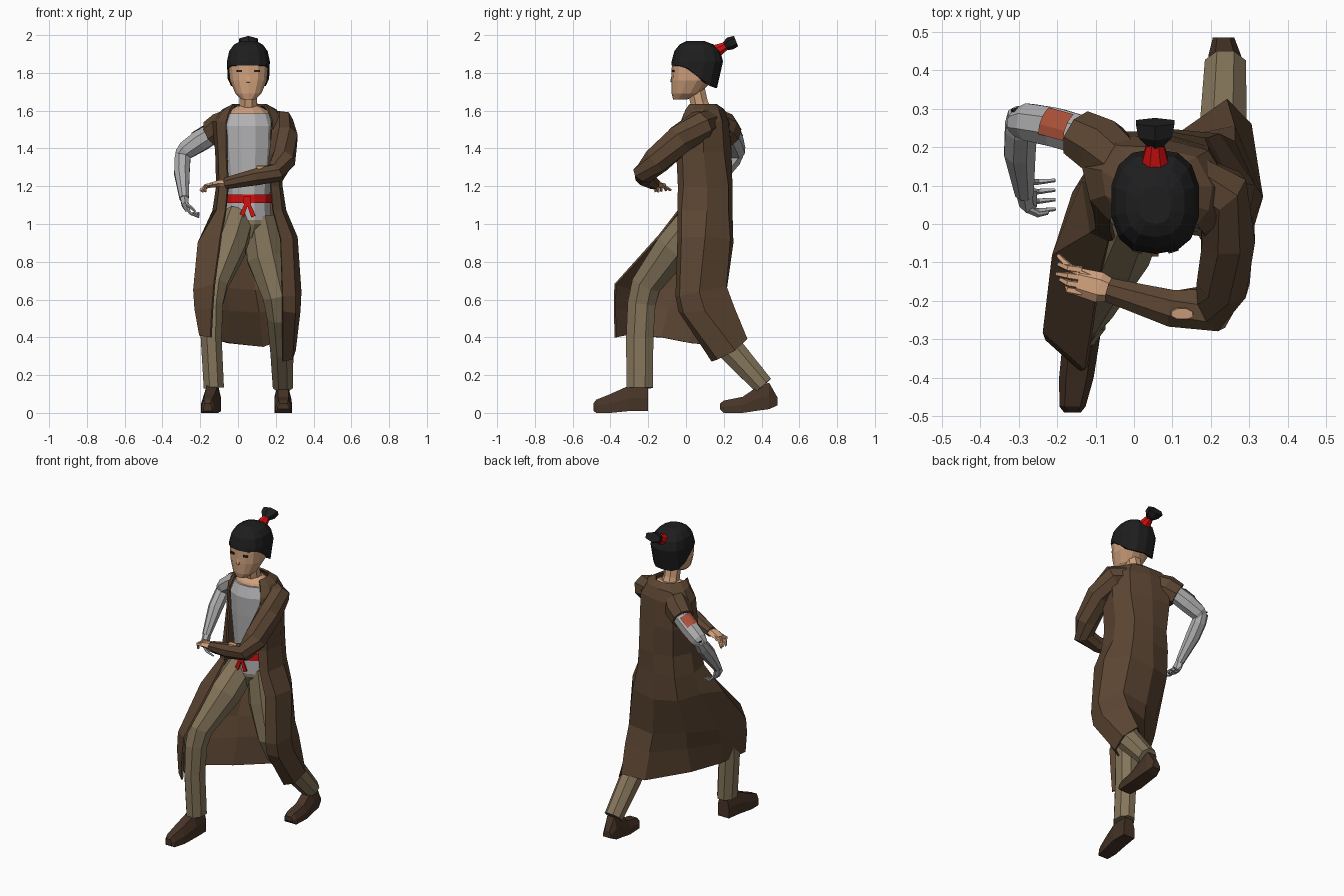
import bpy, bmesh, math
from mathutils import Vector


def material(name, r, g, b):
    m = bpy.data.materials.new(name)
    m.diffuse_color = (r, g, b, 1)
    return m


COAT = material("brown coat", .105, .060, .032)
PANTS = material("khaki trousers", .235, .180, .105)
SKIN = material("skin", .62, .35, .20)
HAIR = material("black hair", .013, .013, .014)
RED = material("red cloth", .65, .005, .005)
SHOE = material("dark leather", .062, .034, .020)
SHIRT = material("grey shirt", .45, .45, .46)
METAL = material("metal arm", .42, .42, .43)
RUST = material("rust patch", .40, .08, .04)
DARK = material("dark detail", .02, .015, .012)


def loft(name, rings, mat, closed=True):
    """Skin a list of equally long point rings; closed rings get end caps."""
    bm = bmesh.new()
    vs = [[bm.verts.new(p) for p in ring] for ring in rings]
    n = len(vs[0])
    for a, b in zip(vs, vs[1:]):
        for i in range(n if closed else n - 1):
            j = (i + 1) % n
            bm.faces.new((a[i], a[j], b[j], b[i]))
    if closed:
        bm.faces.new(vs[0])
        bm.faces.new(vs[-1])
    bmesh.ops.recalc_face_normals(bm, faces=bm.faces)
    me = bpy.data.meshes.new(name)
    bm.to_mesh(me)
    bm.free()
    me.materials.append(mat)
    ob = bpy.data.objects.new(name, me)
    bpy.context.collection.objects.link(ob)
    return ob


def limb(name, pts, mat, sides=8, ref=(1, 0, 0)):
    """Tube through (x, y, z, radius along ref, radius across)."""
    P = [Vector(p[:3]) for p in pts]
    rings = []
    for i, p in enumerate(pts):
        t = Vector()
        if i:
            t += (P[i] - P[i - 1]).normalized()
        if i < len(P) - 1:
            t += (P[i + 1] - P[i]).normalized()
        t.normalize()
        a = Vector(ref)
        a = (a - t * a.dot(t)).normalized()
        b = t.cross(a)
        ra, rb = p[3], p[-1]
        rings.append([P[i] + a * ra * math.cos(w) + b * rb * math.sin(w)
                      for w in (2 * math.pi * (k + .5) / sides for k in range(sides))])
    return loft(name, rings, mat)


def stack(name, rows, mat, sides=12, cx=.055, zfun=None, power=1):
    """Vertical stack of (super)ellipses (z, centre y, rx, ry)."""
    def sq(v):
        return math.copysign(abs(v) ** power, v)
    rings = []
    for z, cy, rx, ry in rows:
        ring = []
        for k in range(sides):
            w = 2 * math.pi * (k + .5) / sides
            y = cy + ry * sq(math.sin(w))
            ring.append((cx + rx * sq(math.cos(w)), y, zfun(y) if z is None else z))
        rings.append(ring)
    return loft(name, rings, mat)


def plate(name, c, size, mat, rot=(0, 0, 0)):
    bpy.ops.mesh.primitive_cube_add(size=1, location=c, rotation=rot)
    ob = bpy.context.object
    ob.name, ob.scale = name, size
    ob.data.materials.append(mat)
    return ob


# Head, hair and topknot
stack("head", [(1.66, -.03, .038, .038), (1.69, 0, .070, .076), (1.76, .03, .100, .108),
               (1.84, .04, .107, .115), (1.93, .05, .08, .09)], SKIN, 14, power=.85)
stack("hair", [(None, .043, .112, .121), (1.86, .06, .116, .136), (1.915, .06, .104, .122),
               (1.95, .056, .078, .09), (1.968, .05, .042, .05)], HAIR, 14, power=.8,
      zfun=lambda y: 1.84 - .12 * min(1, max(0, (y + .01) / .15)))
limb("neck", [(.055, .10, 1.56, .06), (.055, .07, 1.64, .05), (.055, .05, 1.73, .05)], SKIN)
limb("hair_band", [(.055, .16, 1.915, .038), (.055, .215, 1.945, .022)], RED, 8)
limb("topknot", [(.055, .205, 1.94, .022), (.055, .232, 1.955, .05, .035),
                 (.055, .265, 1.968, .058, .03)], HAIR, 6)
limb("nose", [(.055, -.071, 1.79, .006), (.055, -.078, 1.75, .013, .009)], SKIN, 4)
for s in (-1, 1):
    plate("eye", (.055 + s * .047, -.069, 1.81), (.028, .009, .013), DARK, (0, 0, s * .3))

# Torso, shirt and belt
stack("chest", [(1.55, .08, .14, .10), (1.60, .08, .105, .075), (1.625, .085, .06, .05)], SKIN)
stack("shirt", [(1.02, .09, .125, .12), (1.15, .09, .118, .118), (1.4, .09, .145, .13),
                (1.52, .08, .15, .122), (1.585, .075, .125, .09)], SHIRT)
stack("belt", [(1.11, .09, .128, .126), (1.155, .09, .128, .126)], RED)
plate("belt_knot", (.05, -.034, 1.125), (.04, .022, .04), RED)
for s in (-1, 1):
    limb("belt_tail", [(.05, -.038, 1.12, .012, .006), (.05 + s * .032, -.04, 1.04, .018, .006)], RED, 4)

# Trousers
stack("trouser_hips", [(.925, .08, .05, .08), (1.0, .09, .125, .118), (1.06, .09, .118, .112)], PANTS)
limb("front_leg", [(0, .06, 1.03, .09, .1), (-.05, -.06, .88, .1, .105), (-.13, -.21, .68, .08, .085),
                   (-.14, -.235, .58, .066, .08), (-.142, -.245, .4, .06, .078),
                   (-.128, -.245, .132, .058, .076)], PANTS)
limb("back_leg", [(.11, .1, 1.03, .09, .11), (.145, .08, .82, .105, .11), (.205, .045, .62, .08, .085),
                  (.218, .09, .52, .07, .085), (.232, .235, .34, .066, .075),
                  (.238, .41, .145, .058, .058)], PANTS)


# Shoes: sections along y (y, centre x, half width, sole z, top z)
def shoe(name, rows):
    loft(name, [[(x - w, y, lo), (x + w, y, lo), (x + w, y, (lo + hi) / 2), (x + w * .6, y, hi),
                 (x - w * .6, y, hi), (x - w, y, (lo + hi) / 2)] for y, x, w, lo, hi in rows], SHOE)


shoe("front_shoe", [(-.2, -.13, .04, .01, .15), (-.3, -.137, .048, .01, .145), (-.4, -.15, .045, 0, .1),
                    (-.475, -.16, .034, 0, .07), (-.49, -.16, .022, .01, .05)])
shoe("back_shoe", [(.18, .24, .03, .02, .05), (.2, .24, .042, 0, .065), (.3, .24, .047, 0, .085),
                   (.38, .238, .044, .012, .14), (.44, .236, .042, .02, .16), (.485, .233, .028, .04, .08)])

# Coat: mirrored half sections for the bodice, then draped rows for the skirt
bodice = [(1.63, [(.08, .02), (.088, .05), (.085, .10), (.05, .15), (0, .16)]),
          (1.602, [(.10, .01), (.13, .05), (.14, .11), (.10, .18), (0, .195)]),
          (1.54, [(.12, -.01), (.17, .03), (.19, .11), (.13, .20), (0, .22)]),
          (1.38, [(.12, -.035), (.16, .0), (.175, .11), (.13, .21), (0, .235)]),
          (1.2, [(.112, -.038), (.155, -.01), (.17, .11), (.12, .22), (0, .24)]),
          (1.07, [(.125, -.04), (.17, -.02), (.19, .11), (.13, .22), (0, .24)])]
skirt = [[(.225, -.04, .92), (.285, -.02, .93), (.31, .1, .93), (.22, .23, .92), (.06, .245, .9),
          (-.08, .2, .91), (-.155, .08, .93), (-.208, -.08, .90), (-.09, -.14, .94)],
         [(.235, -.05, .62), (.3, -.03, .62), (.33, .07, .64), (.26, .21, .67), (.09, .21, .65),
          (-.07, .10, .66), (-.195, -.05, .66), (-.232, -.28, .65), (-.125, -.375, .68)],
         [(.236, -.035, .54), (.3, -.01, .53), (.325, .1, .54), (.26, .25, .56), (.11, .22, .53),
          (-.05, .06, .54), (-.185, -.09, .55), (-.225, -.30, .55), (-.135, -.378, .55)],
         [(.235, .14, .275), (.285, .17, .285), (.30, .26, .33), (.24, .32, .39), (.13, .24, .35),
          (-.05, .02, .37), (-.16, -.13, .40), (-.2, -.32, .41), (-.143, -.373, .40)]]
rows = []
for z, half in bodice:
    tw = .2 if 1.3 < z < 1.61 else 0      # shoulders turned a little
    right = [(.06 + d, y - tw * d * .5, z) for d, y in half]
    left = [(.06 - d, y + tw * d, z) for d, y in half[-2::-1]]
    rows.append(right + left)
coat = loft("coat", rows + skirt, COAT, closed=False)
mod = coat.modifiers.new("cloth thickness", "SOLIDIFY")
mod.thickness, mod.offset = .012, 0

# Sleeved arm across the waist
Z = (0, 0, 1)
limb("long_sleeve", [(.15, .12, 1.545, .065), (.225, .08, 1.525, .08), (.245, -.03, 1.45, .083, .075),
                     (.232, -.155, 1.335, .075, .072), (.20, -.22, 1.27, .055, .066),
                     (.10, -.22, 1.25, .048, .052), (-.065, -.172, 1.215, .033, .034)], COAT, 8, Z)
limb("sleeve_tear", [(.125, -.232, 1.29, .032, .017), (.125, -.234, 1.308, .03, .015)], SKIN, 8)
limb("palm", [(-.05, -.175, 1.215, .022, .026), (-.09, -.165, 1.215, .022, .04),
              (-.145, -.15, 1.205, .014, .036)], SKIN, 6, Z)
for y0, tip in ((-.12, (-.195, -.105, 1.178)), (-.14, (-.2, -.13, 1.175)),
                (-.16, (-.19, -.145, 1.17)), (-.178, (-.175, -.16, 1.17))):
    limb("finger", [(-.135, y0, 1.207, .011), (-.17, y0 + .005, 1.205, .01), (*tip, .007)], SKIN, 5, Z)
limb("thumb", [(-.1, -.145, 1.215, .012), (-.16, -.12, 1.2, .011), (-.198, -.082, 1.18, .007)], SKIN, 5, Z)

# Torn short sleeve and metal arm
limb("short_sleeve", [(-.03, .15, 1.545, .07), (-.085, .2, 1.51, .085, .08),
                      (-.14, .232, 1.475, .078, .068)], COAT, 8, Z)
limb("metal_upper_arm", [(-.1, .22, 1.50, .055), (-.2, .25, 1.44, .06, .055), (-.275, .265, 1.39, .052),
                         (-.31, .265, 1.36, .035)], METAL, 8, Z)
limb("metal_forearm", [(-.29, .285, 1.385, .04, .03), (-.294, .25, 1.34, .045),
                       (-.297, .19, 1.27, .044, .045), (-.285, .08, 1.135, .026)], METAL, 8)
limb("metal_palm", [(-.285, .085, 1.14, .024), (-.28, .065, 1.105, .022, .038),
                    (-.265, .065, 1.07, .016, .038)], METAL, 6)
for k in range(4):
    y = .035 + k * .025
    limb("metal_finger", [(-.27, y, 1.08, .009), (-.25, y, 1.055, .008), (-.205, y + .004, 1.035 + k * .008, .005)],
         METAL, 5, (0, 1, 0))
limb("metal_thumb", [(-.28, .04, 1.11, .01), (-.25, .025, 1.09, .008), (-.225, .03, 1.065, .006)], METAL, 5, (0, 1, 0))
# Rust: curved patch wrapped on the outside of the upper arm
up, side = Vector((-.5, .1, .86)), Vector((.26, .96, 0))
loft("rust_mark", [[Vector(c) + .062 * (up * math.cos(w) + side * math.sin(w))
                    for w in (math.radians(d) for d in (-25, 0, 25, 50))]
                   for c in ((-.15, .236, 1.47), (-.215, .254, 1.43))], RUST, closed=False)
plate("elbow_joint", (-.305, .298, 1.39), (.03, .009, .008), DARK, (0, .5, .2))
